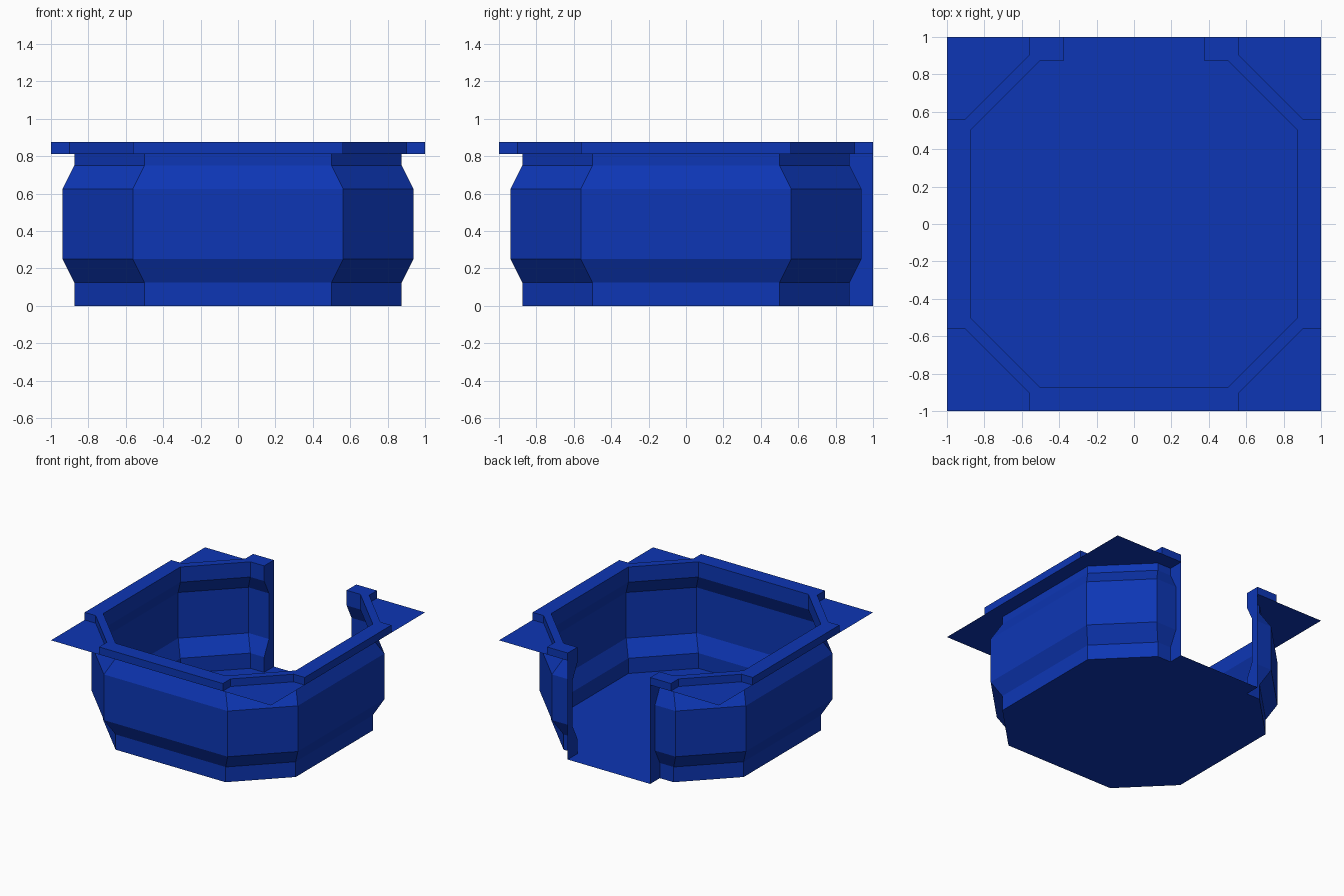
import bpy
import bmesh

cube = bpy.data.objects.get("Cube")
if cube:
    bpy.data.objects.remove(cube, do_unlink=True)

blue = bpy.data.materials.new("deep_blue")
blue.use_nodes = True
COLOR = (0.004, 0.037, 0.46, 1)
blue.diffuse_color = COLOR
blue.node_tree.nodes["Principled BSDF"].inputs["Base Color"].default_value = COLOR

DOOR = 0.375      # half width of the opening at the back
TOP = 0.875       # height of the rim
LEDGE = 0.8125    # underside of the rim
EDGE = 0.5625     # half length of each straight rim
SLANT = 0.9       # where the slanted rim meets the straight one

# wall profile: height, distance of the sides, half length of the sides
PROFILE = [(0, 0.875, 0.5), (0.125, 0.875, 0.5), (0.25, 0.9375, 0.5625),
           (0.625, 0.9375, 0.5625), (0.75, 0.875, 0.5), (TOP, 0.875, 0.5)]


def both_sides(half):
    """Continue a clockwise outline of the +x half over the -x half."""
    return half + [(-x, y) for x, y in reversed(half)]


def octagon(r, c):
    return both_sides([(DOOR, r), (c, r), (r, c), (r, -c), (c, -r)])


def at(outline, z):
    return [(x, y, z) for x, y in outline]


def build(name, polygons):
    mesh = bpy.data.meshes.new(name)
    bm = bmesh.new()
    for points in polygons:
        bm.faces.new([bm.verts.new(p) for p in points])
    bmesh.ops.remove_doubles(bm, verts=bm.verts, dist=0.0001)
    bm.to_mesh(mesh)
    bm.free()
    mesh.materials.append(blue)
    obj = bpy.data.objects.new(name, mesh)
    bpy.context.collection.objects.link(obj)


def band(low, high):
    """Outward facing quads between two clockwise rows of points."""
    return [(low[i], high[i], high[i + 1], low[i + 1]) for i in range(len(low) - 1)]


def flat(outer, inner, z, up):
    """Open ring between two clockwise outlines."""
    ring = at(outer + inner[::-1], z)
    return ring[::-1] if up else ring


# angular wall, open at the back
rows = [at(octagon(r, c), z) for z, r, c in PROFILE]
build("wall", [q for a, b in zip(rows, rows[1:]) for q in band(a, b)])

# floor with a threshold reaching through the opening
inner = octagon(0.875, 0.5)
build("floor", [at([(DOOR, 1)] + inner + [(-DOOR, 1)], 0)])

# jamb fins on both sides of the opening
for name, side in (("left_jamb", 1), ("right_jamb", -1)):
    fin = [(side * DOOR, r, z) for z, r, c in PROFILE]
    fin += [(side * DOOR, 1, TOP), (side * DOOR, 1, 0)]
    build(name, [fin if side < 0 else fin[::-1]])

# raised rim: straight lengths joined by narrower slanted ones
rim = both_sides([(DOOR, 1), (EDGE, 1), (EDGE, SLANT), (SLANT, EDGE), (1, EDGE),
                  (1, -EDGE), (SLANT, -EDGE), (EDGE, -SLANT), (EDGE, -1)])
build("rim", [flat(rim, inner, TOP, True)] + band(at(rim, LEDGE), at(rim, TOP)))

# flat ledge under the rim, forming the four corner plates
square = both_sides([(DOOR, 1), (1, 1), (1, -1)])
build("corner_ledge", [flat(square, inner, LEDGE, False)])
